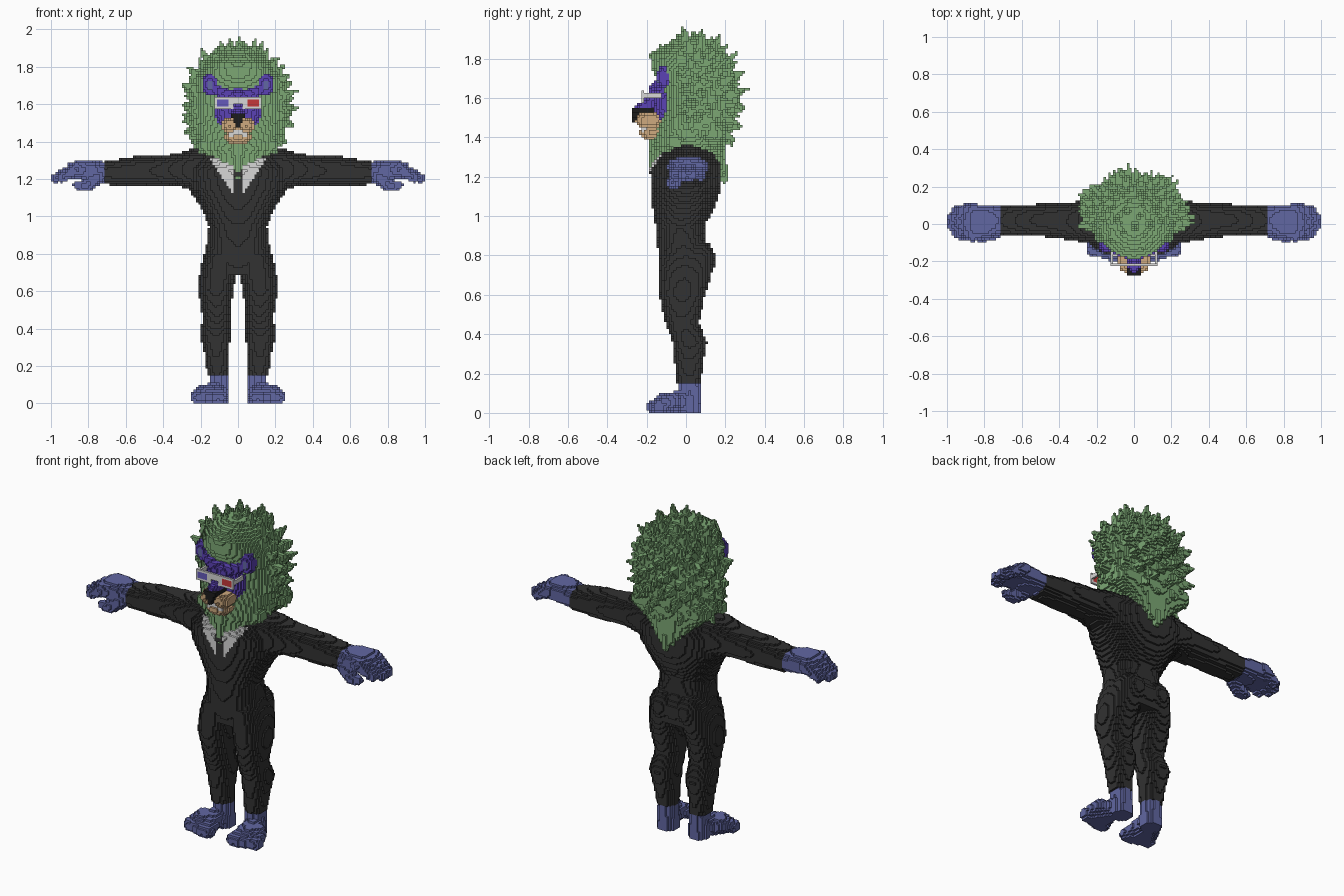
import bpy
import math
from mathutils import Vector

if "Cube" in bpy.data.objects:
    bpy.data.objects.remove(bpy.data.objects["Cube"])

S = 0.0125          # block size
cells = {}          # block index -> part name


# ---- shapes: (low corner, high corner, inside test) ----
def ball(c, r):
    c, r = Vector(c), Vector(r)
    return c - r, c + r, lambda p: sum(((p[i] - c[i]) / r[i]) ** 2 for i in range(3)) <= 1


def box(lo, hi):
    lo, hi = Vector(lo), Vector(hi)
    return lo, hi, lambda p: all(lo[i] <= p[i] <= hi[i] for i in range(3))


def limb(a, b, ra, rb):
    a, b = Vector(a), Vector(b)
    d, m = b - a, Vector((1, 1, 1)) * max(ra, rb)

    def inside(p):
        t = min(1, max(0, (p - a).dot(d) / d.length_squared))
        return (p - a - d * t).length <= ra + (rb - ra) * t
    lo = Vector([min(a[i], b[i]) for i in range(3)]) - m
    hi = Vector([max(a[i], b[i]) for i in range(3)]) + m
    return lo, hi, inside


def loft(axis, rows, power=2.3):
    """Rounded sections (position, u, v, radius u, radius v) along z or x."""
    t, u, v = (2, 0, 1) if axis == "z" else (0, 1, 2)
    lo, hi = Vector(), Vector()
    lo[t], hi[t] = rows[0][0], rows[-1][0]
    for k, (i, c, r) in enumerate(((u, 1, 3), (v, 2, 4))):
        lo[i] = min(q[c] - q[r] for q in rows)
        hi[i] = max(q[c] + q[r] for q in rows)

    def inside(p):
        for a, b in zip(rows, rows[1:]):
            if a[0] <= p[t] <= b[0]:
                f = (p[t] - a[0]) / (b[0] - a[0])
                _, cu, cv, ru, rv = [x + (y - x) * f for x, y in zip(a, b)]
                return abs((p[u] - cu) / ru) ** power + abs((p[v] - cv) / rv) ** power <= 1
        return False
    return lo, hi, inside


def fill(part, shape, mirror=False, only=None):
    """Claim the blocks inside a shape; 'only' repaints blocks of one part."""
    lo, hi, inside = shape
    spans = [range(math.floor(lo[i] / S), math.ceil(hi[i] / S) + 1) for i in range(3)]
    for i in spans[0]:
        for j in spans[1]:
            for k in spans[2]:
                if k >= 0 and inside(Vector((i + .5, j + .5, k + .5)) * S):
                    for key in ((i, j, k), (-1 - i, j, k))[:2 if mirror else 1]:
                        if only is None or cells.get(key) == only:
                            cells[key] = part


# ---- suit ----
fill("suit", loft("z", [
    (.69, 0, 0, .15, .125), (.78, 0, .0, .185, .14), (.86, 0, -.02, .165, .125),
    (.95, 0, -.03, .155, .125), (1.05, 0, -.01, .2, .16), (1.15, 0, 0, .265, .178),
    (1.25, 0, 0, .28, .183), (1.32, 0, .01, .24, .15), (1.37, 0, .02, .12, .1)]))
fill("suit", ball((.085, .065, .78), (.09, .085, .1)), True)
fill("suit", loft("z", [
    (.155, .11, .015, .055, .06), (.25, .115, .015, .062, .072), (.36, .12, .02, .08, .088),
    (.46, .115, -.02, .075, .085), (.6, .12, -.02, .092, .118), (.7, .105, -.005, .1, .135),
    (.8, .09, 0, .09, .14)]), True)
fill("suit", loft("x", [
    (.12, .01, 1.24, .13, .12), (.25, .01, 1.25, .115, .108), (.35, .015, 1.25, .1, .082),
    (.45, .02, 1.245, .09, .08), (.55, .02, 1.24, .085, .08), (.71, .02, 1.232, .08, .062)]), True)

# ---- shirt and tie in the jacket opening ----
opening = (Vector((-.14, -.2, 1.1)), Vector((.14, -.03, 1.3)),
           lambda p: p.y < -.03 and abs(p.x) < .015 + .65 * (p.z - 1.1) and p.z > 1.1)
fill("shirt", opening, only="suit")
fill("tie", limb((0, -.2, 1.1), (0, -.2, 1.21), .022, .03), only="shirt")
fill("tie", box((-.02, -.2, 1.08), (.02, -.05, 1.25)), only="shirt")

# ---- hands ----
fill("hands", loft("x", [
    (.71, .02, 1.235, .08, .055), (.78, .012, 1.245, .09, .06),
    (.86, .01, 1.25, .098, .052), (.91, .01, 1.24, .09, .04)]), True)
for y, tip in ((-.06, .945), (-.012, .975), (.036, .975), (.08, .945)):
    fill("hands", limb((.86, y, 1.255), (tip, y * .9, 1.205), .036, .026), True)
fill("hands", limb((.75, -.045, 1.21), (.81, -.065, 1.165), .04, .034), True)
fill("hands", limb((.81, -.065, 1.165), (.86, -.07, 1.165), .034, .022), True)

# ---- feet ----
fill("feet", loft("z", [(0, .105, .02, .055, .055), (.155, .105, .018, .05, .053)]), True)
fill("feet", limb((.11, 0, .06), (.155, -.11, .04), .055, .06), True)
for n in range(5):
    x = .085 + .034 * n
    fill("feet", limb((.12 + .015 * n, -.07, .06), (x, -.165 + .009 * max(0, n - 1), .032), .045, .034), True)

# ---- mane ----
fill("mane", loft("z", [
    (1.27, 0, .02, .13, .17), (1.36, 0, .015, .2, .19), (1.45, 0, .035, .24, .185),
    (1.55, 0, .055, .26, .175), (1.66, 0, .05, .255, .18), (1.75, 0, .015, .225, .19),
    (1.82, 0, 0, .18, .185), (1.86, 0, .01, .13, .14), (1.9, 0, .01, .06, .07)], 2))
HUB = Vector((0, .035, 1.59))
TUFTS = 170
for n in range(TUFTS):
    h = 1 - 2 * (n + .5) / TUFTS
    w = math.sqrt(1 - h * h)
    d = Vector((w * math.cos(n * 2.4), w * math.sin(n * 2.4), h))
    if h < -.75 or (d.y < -.3 and h < .62):
        continue
    root = HUB + Vector((d.x * .235, d.y * .18, d.z * .265))
    reach = .05 + .02 * (n % 3)
    fill("mane", limb(root, root + d * reach + Vector((0, .012, .018 * h + .008)), .042, .006))
# crown and cheek spikes
for a in range(-20, 91, 16):
    c, s = math.cos(math.radians(a)), math.sin(math.radians(a))
    fill("mane", limb((.22 * c, .01, 1.58 + .26 * s), (.285 * c, .01, 1.6 + .315 * s), .045, .008), True)
# beard locks at the front, long locks down the back
for n in range(5):
    x = .042 * n
    fill("mane", limb((x, -.14 + .02 * n, 1.37), (x * .85, -.17 + .018 * n, 1.215 + .03 * n), .05, .012), True)
    fill("mane", limb((x * 1.1, .14, 1.42), (x * .8, .195 - .012 * n, 1.18 + .035 * n), .065, .014), True)

# ---- face, brows and ears ----
fill("face", ball((0, -.09, 1.57), (.13, .085, .13)))
fill("face", limb((.03, -.155, 1.64), (.13, -.125, 1.68), .032, .025), True)
fill("face", ball((.15, -.115, 1.705), (.042, .035, .06)), True)
fill("ear_inner", ball((.15, -.15, 1.7), (.02, .02, .032)), True, only="face")
fill("face", limb((0, -.14, 1.585), (0, -.232, 1.54), .05, .034))

# ---- muzzle ----
fill("muzzle", ball((.042, -.185, 1.485), (.05, .072, .045)), True)
fill("muzzle", ball((0, -.165, 1.425), (.075, .07, .045)))
fill("teeth", box((-.055, -.23, 1.425), (.055, -.1, 1.46)))
for n in range(6):
    z, half = 1.475 + S * n, .012 + .005 * n
    fill("nose", box((-half, -.27, z), (half, -.15, z + S)))

# ---- two-tone glasses ----
fill("glasses", box((.03, -.225, 1.575), (.128, -.21, 1.64)), True)
fill("glasses", box((0, -.225, 1.6), (.04, -.21, 1.64)), True)
fill("glasses", box((.115, -.22, 1.6), (.128, -.12, 1.626)), True)
for name, side in (("left_lens", 1), ("right_lens", -1)):
    xs = sorted((.046 * side, .108 * side))
    fill(name, box((xs[0], -.24, 1.585), (xs[1], -.2, 1.63)), only="glasses")

# ---- colours ----
COLOURS = {
    "charcoal": (.032, .032, .032), "shirt white": (.68, .68, .68), "skin blue": (.12, .135, .36),
    "mane green": (.2, .39, .175), "face purple": (.105, .055, .46), "muzzle tan": (.62, .4, .21),
    "nose black": (.012, .012, .012), "lens red": (.56, .04, .04), "lens blue": (.13, .1, .5)}
USES = {
    "suit": "charcoal", "tie": "charcoal", "shirt": "shirt white", "teeth": "shirt white",
    "glasses": "shirt white", "hands": "skin blue", "feet": "skin blue", "ear_inner": "skin blue",
    "mane": "mane green", "face": "face purple", "muzzle": "muzzle tan", "nose": "nose black",
    "left_lens": "lens red", "right_lens": "lens blue"}
mats = {}
for name, rgb in COLOURS.items():
    m = mats[name] = bpy.data.materials.new(name)
    m.use_nodes = True
    m.diffuse_color = (*rgb, 1)
    m.node_tree.nodes["Principled BSDF"].inputs["Base Color"].default_value = (*rgb, 1)

# ---- one blocky mesh per part, keeping only exposed faces ----
for part, colour in USES.items():
    index, faces = {}, []
    for key, owner in cells.items():
        if owner != part:
            continue
        for ax in range(3):
            for step in (0, 1):
                near = list(key)
                near[ax] += 2 * step - 1
                if tuple(near) in cells:
                    continue
                ring = []
                for du, dv in ((0, 0), (1, 0), (1, 1), (0, 1)):
                    c = list(key)
                    c[ax] += step
                    c[(ax + 1) % 3] += du
                    c[(ax + 2) % 3] += dv
                    ring.append(index.setdefault(tuple(c), len(index)))
                faces.append(ring if step else ring[::-1])
    mesh = bpy.data.meshes.new(part)
    mesh.from_pydata([Vector(c) * S for c in index], [], faces)
    mesh.materials.append(mats[colour])
    bpy.context.collection.objects.link(bpy.data.objects.new(part, mesh))
